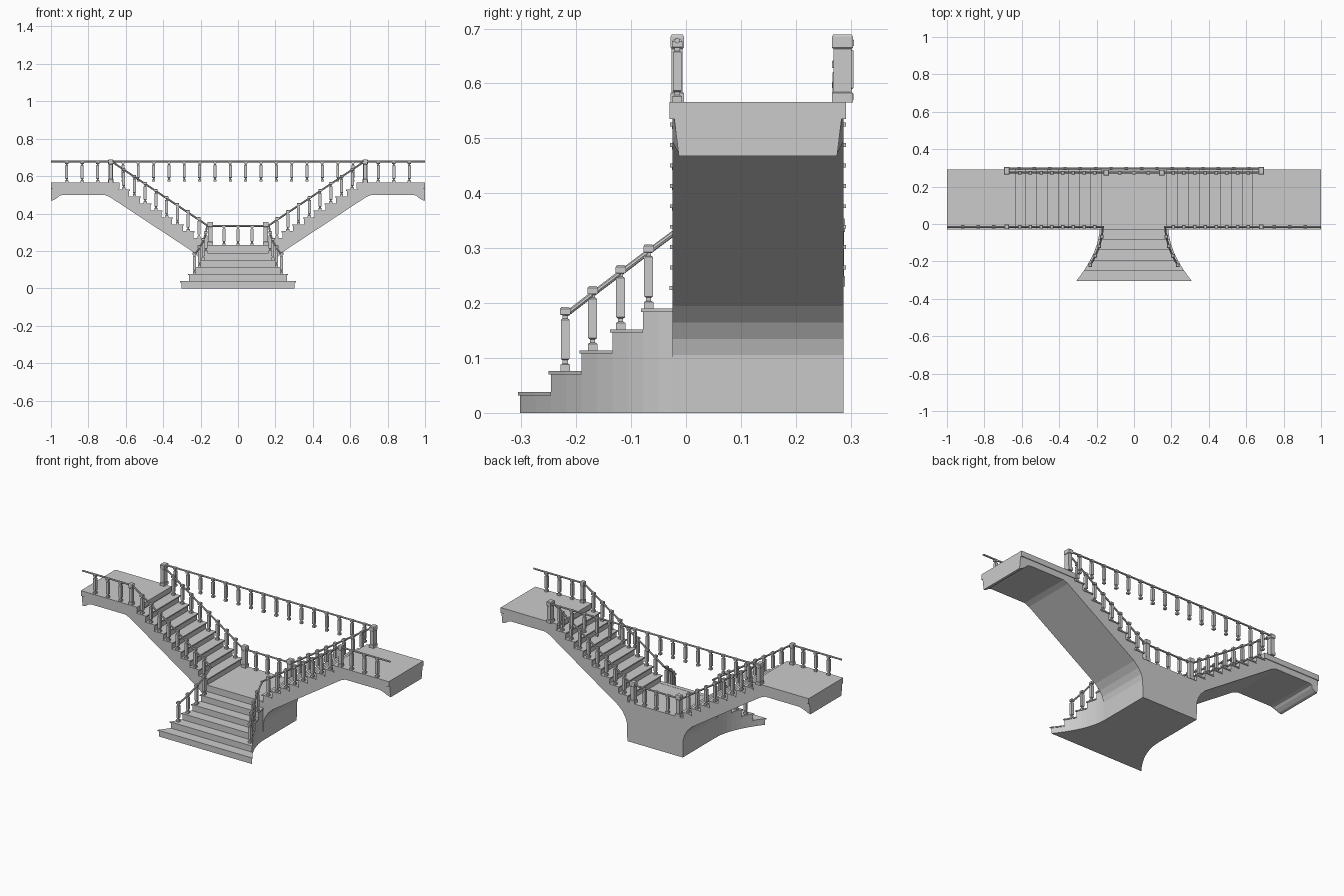
import bpy, bmesh
from mathutils import Vector, Matrix

if "Cube" in bpy.data.objects:
    bpy.data.objects.remove(bpy.data.objects["Cube"])

RISE, RUN = 0.0372, 0.0575
LAND, TOP, X0 = 0.23, 0.565, 0.18
YF, YB = -0.025, 0.287


def finish(bm, name):
    bmesh.ops.recalc_face_normals(bm, faces=bm.faces)
    me = bpy.data.meshes.new(name)
    bm.to_mesh(me)
    bm.free()
    ob = bpy.data.objects.new(name, me)
    bpy.context.collection.objects.link(ob)
    return ob


def prism(bm, pts, vec):
    # extrude a closed outline along a vector
    f = bm.faces.new([bm.verts.new(p) for p in pts])
    r = bmesh.ops.extrude_face_region(bm, geom=[f])
    vs = [g for g in r["geom"] if isinstance(g, bmesh.types.BMVert)]
    bmesh.ops.translate(bm, verts=vs, vec=vec)


def box(bm, x0, x1, y0, y1, z0, z1):
    prism(bm, [(x0, y0, z0), (x1, y0, z0), (x1, y1, z0), (x0, y1, z0)], (0, 0, z1 - z0))


def stack(bm, x, y, z, h, w, levels, d=None):
    # square turned post: consecutive (height, width) rings, bridged
    d = d or w
    prev = None
    for t, k in levels:
        a, b = w * k / 2, d * k / 2
        ring = [bm.verts.new((x + sx * a, y + sy * b, z + t * h))
                for sx, sy in ((-1, -1), (1, -1), (1, 1), (-1, 1))]
        if prev:
            for i in range(4):
                bm.faces.new((prev[i], prev[(i + 1) % 4], ring[(i + 1) % 4], ring[i]))
        else:
            bm.faces.new(ring[::-1])
        prev = ring
    bm.faces.new(prev)


BAL = [(0, 1), (.1, 1), (.12, .55), (.17, .55), (.19, .95), (.8, .95), (.82, .55),
       (.87, .55), (.88, 1.1), (.97, 1.1), (1, .8)]
POST = [(0, 1), (.14, 1), (.16, .84), (.79, .84), (.81, 1), (.97, 1), (1, .85)]


def rail(bm, p, q, r=0.005):
    p, q = Vector(p), Vector(q)
    m = Matrix.Translation((p + q) / 2) @ (q - p).to_track_quat('Z', 'Y').to_matrix().to_4x4()
    bmesh.ops.create_cone(bm, cap_ends=True, segments=8, radius1=r, radius2=r,
                          depth=(q - p).length, matrix=m)


# main body: pier, two stepped flights, upper platforms
half = []
for i in range(9):
    x = X0 + i * RUN
    half += [(x, LAND + i * RISE), (x, LAND + (i + 1) * RISE)]
half += [(1, TOP), (1, .468), (.985, .472), (.965, .485), (.955, .495), (.935, .5),
         (.715, .5), (.685, .488), (.24, .195), (.21, .165), (.192, .135), (.183, .105), (.18, 0)]
outline = half + [(-x, z) for x, z in reversed(half)]
bm = bmesh.new()
prism(bm, [(x, YF, z) for x, z in outline], (0, YB - YF, 0))
for v in bm.verts:  # platform consoles taper toward the bottom
    if abs(v.co.x) > .96 and v.co.z < .49:
        v.co.y += .012 if v.co.y < 0 else -.012
finish(bm, "stair_body")

# tread nosings and platform edge slabs
bm = bmesh.new()
for s in (-1, 1):
    for i in range(8):
        x, z = X0 + i * RUN, LAND + (i + 1) * RISE
        a, b = sorted((s * (x - .006), s * (x + RUN)))
        box(bm, a, b, YF - .004, YB + .004, z - .006, z + .001)
    a, b = sorted((s * (X0 + 8 * RUN - .006), s))
    box(bm, a, b, YF - .005, YB + .004, TOP - .03, TOP + .001)
finish(bm, "tread_nosings")


# flared lower flight
def hw(y):
    return .18 + .125 * max(0, (YF - y) / .28) ** 1.8


bm = bmesh.new()
for i in range(5):
    y0, z = -.302 + i * .056, (i + 1) * .038
    y1 = y0 + .056
    for ya, z0, z1, g in ((y0, 0, z - .006, 0), (y0 - .004, z - .006, z, .004)):
        ys = [ya, (ya + y1) / 2, y1]
        pts = [(hw(y) + g, y, z0) for y in ys] + [(-hw(y) - g, y, z0) for y in reversed(ys)]
        prism(bm, pts, (0, 0, z1 - z0))
box(bm, -.18, .18, YF - .005, YF + .02, LAND - .006, LAND + .001)
finish(bm, "lower_flight")

# balusters, posts and rails
bal, post, rl = bmesh.new(), bmesh.new(), bmesh.new()
FY, BY, AY = -.016, .275, .297
for s in (-1, 1):
    for y in (FY, BY):
        for i in range(8):
            stack(bal, s * (X0 + (i + .5) * RUN), y, LAND + (i + 1) * RISE, .115, .017, BAL)
        rail(rl, (s * .162, y, .335), (s * .675, y, .678))
    # upper platform front railing
    for x in (.75, .833, .916):
        stack(bal, s * x, FY, TOP, .115, .017, BAL)
    rail(rl, (s * .675, FY, .678), (s, FY, .678))
    # newel posts
    stack(post, s * .68, FY, TOP, .124, .024, POST)
    stack(post, s * .68, .285, TOP, .124, .028, POST, .039)
    stack(post, s * .148, BY, LAND, .125, .03, POST)
    # lower flight railing
    pts = []
    for k, y in enumerate((-.22, -.17, -.119, -.068)):
        x = s * (hw(y) - .012)
        stack(bal, x, y, .076 + k * .038, .117, .017, BAL)
        pts.append((x, y, .178 + k * .0385))
    pts.append((s * .166, FY, .332))
    for p, q in zip(pts, pts[1:]):
        rail(rl, p, q)
# landing back railing
for x in (-.075, 0, .075):
    stack(bal, x, BY, LAND, .108, .017, BAL)
rail(rl, (-.148, BY, .333), (.148, BY, .333))
# straight balcony railing across the back
for k in range(16):
    stack(bal, (k - 7.5) * .082, AY, .57, .112, .016, BAL)
rail(rl, (-.68, AY, .678), (.68, AY, .678))
finish(bal, "balusters")
finish(post, "newel_posts")
finish(rl, "handrails")
